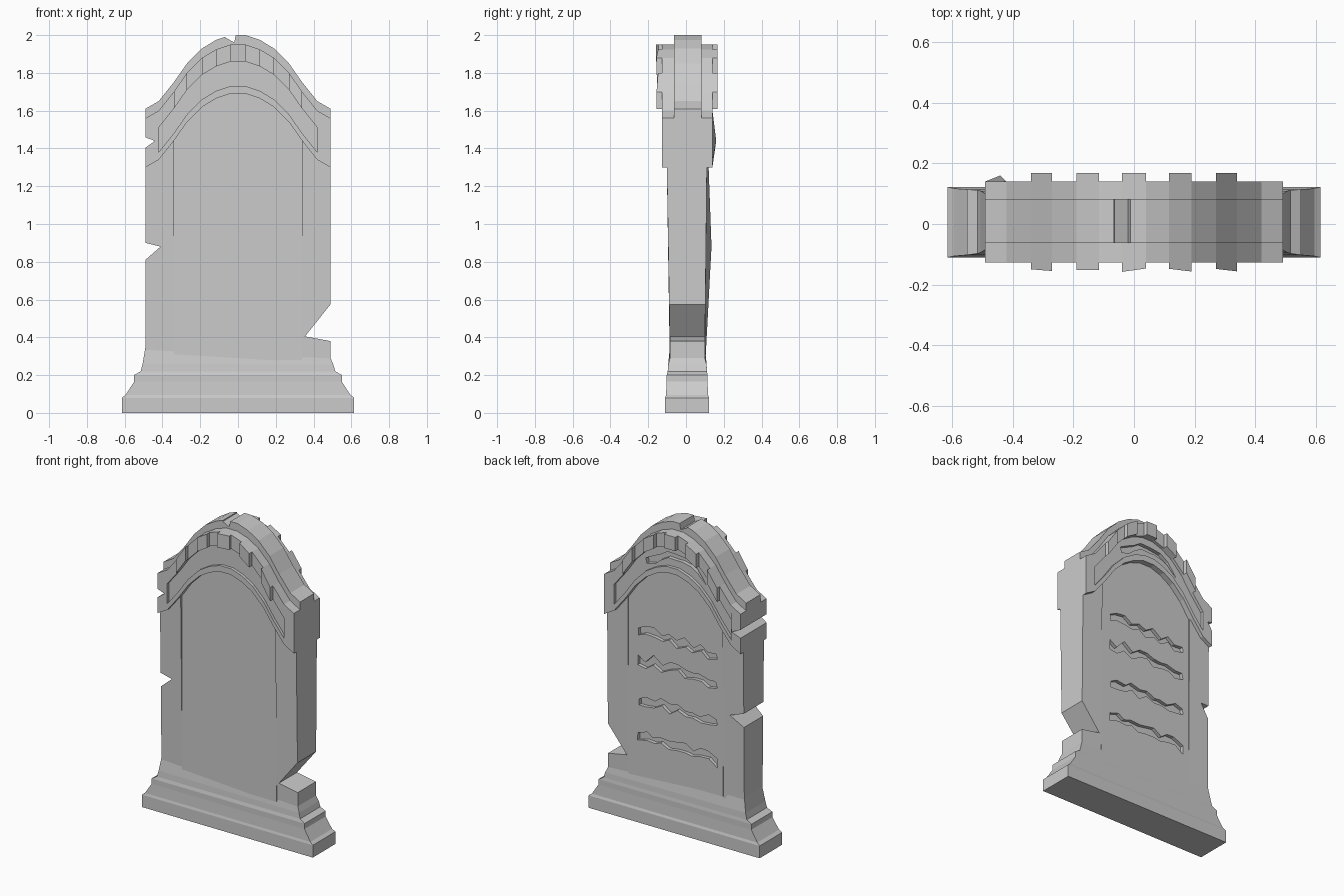
import bpy, bmesh, random

if "Cube" in bpy.data.objects:
    bpy.data.objects.remove(bpy.data.objects["Cube"])
random.seed(4)

# Arch shape: half profile (x, z) of the lower edge; every band is this curve shifted up
HALF = [(.49, 1.30), (.42, 1.34), (.34, 1.44), (.27, 1.54), (.19, 1.62), (.115, 1.665), (.04, 1.69)]
ARCH = [(-x, z) for x, z in HALF] + HALF[::-1]


def val(v, x, z):
    return v(x, z) if callable(v) else v


def arch_z(x):
    for (x0, z0), (x1, z1) in zip(ARCH, ARCH[1:]):
        if x0 <= x <= x1:
            return z0 + (z1 - z0) * (x - x0) / (x1 - x0)
    return 1.3


def finish(name, bm):
    bmesh.ops.recalc_face_normals(bm, faces=bm.faces[:])
    me = bpy.data.meshes.new(name)
    bm.to_mesh(me)
    bm.free()
    ob = bpy.data.objects.new(name, me)
    bpy.context.collection.objects.link(ob)
    return ob


def prism(name, pts, front, back):
    """Extrude an (x, z) outline from y=front to y=back."""
    bm = bmesh.new()
    f = [bm.verts.new((x, val(front, x, z), z)) for x, z in pts]
    b = [bm.verts.new((x, val(back, x, z), z)) for x, z in pts]
    bm.faces.new(f)
    bm.faces.new(b[::-1])
    n = len(pts)
    for i in range(n):
        j = (i + 1) % n
        bm.faces.new((f[i], f[j], b[j], b[i]))
    return finish(name, bm)


def band(name, pts, lo, hi, front, back):
    """Strip between two vertical shifts of the arch curve."""
    return prism(name, [(x, z + lo) for x, z in pts] + [(x, z + hi) for x, z in pts[::-1]], front, back)


def cut(ob, cutter):
    m = ob.modifiers.new("cut", 'BOOLEAN')
    m.operation, m.solver, m.object = 'DIFFERENCE', 'EXACT', cutter
    bpy.context.view_layer.objects.active = ob
    bpy.ops.object.modifier_apply(modifier=m.name)
    bpy.data.objects.remove(cutter)


def scratch(x0, x1, n, mid, amp, thick, front, back):
    """Jagged worn groove used as a cutter."""
    up, lo = [], []
    for i in range(n):
        x = x0 + (x1 - x0) * i / (n - 1)
        c = mid(x) + random.uniform(-amp, amp)
        t = thick * random.uniform(.3, .65)
        up.append((x + random.uniform(-.008, .008), c + t))
        lo.append((x + random.uniform(-.008, .008), c - t))
    return prism("groove_cutter", lo + up[::-1], front, back)


# Moulded plinth: stacked rectangles (half width, front, back, height left, height right)
rings = [(.615, -.11, .122, 0, 0), (.615, -.11, .122, .08, .08), (.595, -.106, .117, .095, .095),
         (.55, -.102, .114, .165, .165), (.55, -.102, .114, .20, .20), (.515, -.097, .111, .22, .22),
         (.505, -.094, .109, .26, .255), (.49, -.085, .10, .35, .29)]
bm = bmesh.new()
loops = [[bm.verts.new(c) for c in ((-w, f, zl), (w, f, zr), (w, b, zr), (-w, b, zl))]
         for w, f, b, zl, zr in rings]
for a, c in zip(loops, loops[1:]):
    for i in range(4):
        j = (i + 1) % 4
        bm.faces.new((a[i], a[j], c[j], c[i]))
bm.faces.new(loops[0])
bm.faces.new(loops[-1])
finish("plinth", bm)

# Centre panel with worn grooves on the back
inner = ARCH[2:-2]
panel = prism("centre_panel", [(-.34, .22), (.34, .22)] + [(x, z + .06) for x, z in inner[::-1]], -.088, .103)
for z in (1.23, 1.05, .80, .54):
    cut(panel, scratch(-.29, .27, 11, lambda x: z, .028, .05, .08, .15))


# Side pilasters lean outwards, so the panel sinks in towards the top
def p_front(x, z):
    return -.085 - .017 * max(0, z - .35)


def p_back(x, z):
    return .135 if (x, z) == (-.41, .88) else .10 + .011 * max(0, z - .35)


prism("left_pilaster", [(-.34, .22), (-.34, 1.5), (-.49, 1.36), (-.49, .90), (-.41, .88), (-.49, .81), (-.49, .22)],
      p_front, p_back)
prism("right_pilaster", [(.34, .22), (.34, 1.5), (.49, 1.36), (.49, .575), (.355, .405), (.49, .38), (.49, .22)],
      p_front, p_back)

# Arched hood with a recessed frieze on both faces and a chipped left end
hood = band("arched_hood", ARCH, 0, .26, -.127, .14)
frieze = ARCH[1:-1]
cut(hood, band("front_frieze_cutter", frieze, .04, .17, -.2, -.108))
cut(hood, band("back_frieze_cutter", frieze, .04, .17, .12, .2))
cut(hood, scratch(-.22, .2, 9, lambda x: arch_z(x) + .105, .015, .04, .095, .15))
cut(hood, prism("end_chip_cutter", [(-.55, 1.48), (-.44, 1.44), (-.55, 1.36)], -.3, .3))
for v in hood.data.vertices:
    if abs(v.co.x + .44) < .01 and abs(v.co.z - 1.44) < .01 and v.co.y > .1:
        v.co.y = .16

# Dentil blocks under the hood's top edge, front and back, a little worn in front
for k in range(2, 12, 2):
    pair = ARCH[k:k + 2]
    tilt = random.uniform(-.15, .15)
    mx = (pair[0][0] + pair[1][0]) / 2
    band("front_dentil", pair, .17, .26, lambda x, z: -.152 + tilt * (x - mx), -.127)
    band("back_dentil", pair, .17, .26, .14, .168)

# Narrow crest along the top, with a chip by the apex
crest = band("crest", ARCH, .25, .31, -.063, .082)
cut(crest, prism("crest_chip_cutter", [(-.075, 2.03), (-.065, 1.985), (-.02, 1.962), (-.005, 2.03)], -.2, .2))
